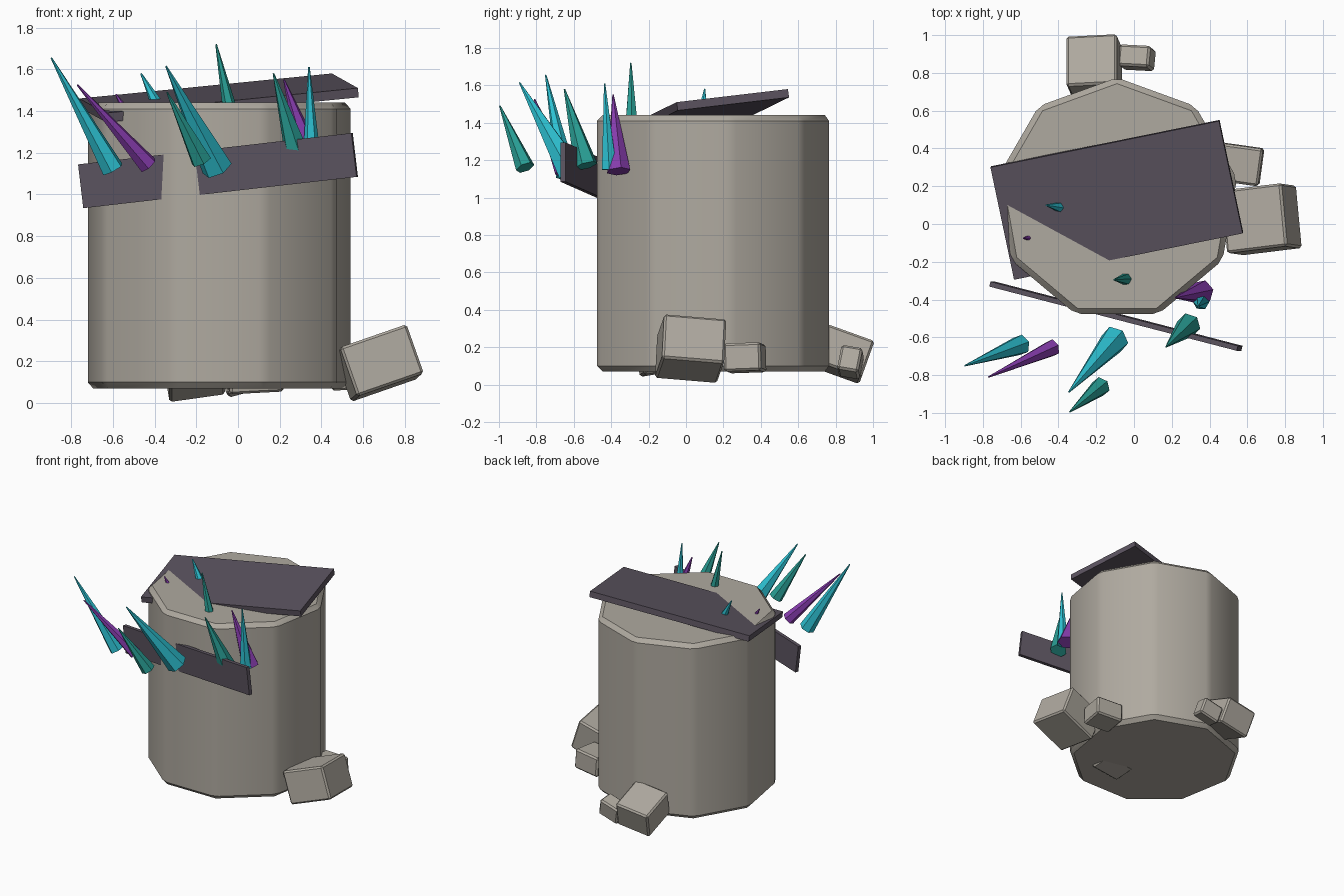
import bpy, bmesh, math
from mathutils import Vector, Matrix, Euler

if "Cube" in bpy.data.objects:
    bpy.data.objects.remove(bpy.data.objects["Cube"])


def material(name, rgb):
    m = bpy.data.materials.new(name)
    m.diffuse_color = (*rgb, 1)
    m.use_nodes = True
    m.node_tree.nodes["Principled BSDF"].inputs["Base Color"].default_value = m.diffuse_color
    return m


STONE = material("warm_grey_stone", (0.43, 0.40, 0.35))
SLATE = material("dark_slate", (0.105, 0.087, 0.115))
CYAN = material("cyan_crystal", (0.026, 0.53, 0.64))
TEAL = material("teal_crystal", (0.022, 0.345, 0.30))
PURPLE = material("purple_crystal", (0.24, 0.045, 0.42))


def finish(bm, name, mat):
    bmesh.ops.recalc_face_normals(bm, faces=bm.faces)
    me = bpy.data.meshes.new(name)
    bm.to_mesh(me)
    bm.free()
    me.materials.append(mat)
    ob = bpy.data.objects.new(name, me)
    bpy.context.collection.objects.link(ob)
    return ob


def bevel(ob, width):
    mod = ob.modifiers.new("bevel", 'BEVEL')
    mod.width = width
    mod.segments = 1
    mod.limit_method = 'ANGLE'
    mod.angle_limit = math.radians(25)


def rock(name, center, size, rot):
    """Chamfered block, rotation in degrees."""
    bm = bmesh.new()
    turn = Euler([math.radians(a) for a in rot]).to_matrix().to_4x4()
    bmesh.ops.create_cube(bm, size=1, matrix=Matrix.Translation(center) @ turn @ Matrix.Diagonal((*size, 1)))
    bevel(finish(bm, name, STONE), 0.012)


def plate(name, a, b, d, thickness):
    """Slab with corner a, edges a-b and a-d, extruded along the face normal."""
    a, b, d = Vector(a), Vector(b), Vector(d)
    n = (b - a).cross(d - a).normalized() * thickness
    bm = bmesh.new()
    face = bm.faces.new([bm.verts.new(p) for p in (a, b, b + d - a, d)])
    ext = bmesh.ops.extrude_face_region(bm, geom=[face], use_keep_orig=True)
    bmesh.ops.translate(bm, vec=n, verts=[v for v in ext["geom"] if isinstance(v, bmesh.types.BMVert)])
    finish(bm, name, SLATE)


def spike(name, base, tip, radius, mat):
    """Six-sided crystal from base centre to tip."""
    base, tip = Vector(base), Vector(tip)
    axis = tip - base
    bm = bmesh.new()
    m = Matrix.Translation((base + tip) / 2) @ axis.to_track_quat('Z', 'Y').to_matrix().to_4x4()
    bmesh.ops.create_cone(bm, cap_ends=True, segments=6, radius1=radius, radius2=0.004,
                          depth=axis.length, matrix=m)
    finish(bm, name, mat)


# nine-sided stone drum with chamfered edges
bm = bmesh.new()
ring = [bm.verts.new((-0.09 + 0.645 * math.sin(i * math.tau / 9),
                      0.13 + 0.645 * math.cos(i * math.tau / 9), 0.07)) for i in range(9)]
base = bm.faces.new(ring)
ext = bmesh.ops.extrude_face_region(bm, geom=[base], use_keep_orig=True)
bmesh.ops.translate(bm, vec=(0, 0, 1.37), verts=[v for v in ext["geom"] if isinstance(v, bmesh.types.BMVert)])
drum = finish(bm, "stone_drum", STONE)
bevel(drum, 0.03)
bpy.context.view_layer.objects.active = drum
drum.select_set(True)
bpy.ops.object.modifier_apply(modifier="bevel")
bpy.ops.object.shade_smooth_by_angle(angle=math.radians(30))

# tilted lid slab and front plate
plate("lid_slab", (-0.76, 0.30, 1.46), (-0.635, -0.295, 1.39), (0.45, 0.545, 1.58), -0.045)
plate("front_plate", (-0.76, -0.305, 1.145), (0.55, -0.645, 1.295), (-0.735, -0.305, 0.935), -0.027)

# fallen rocks around the foot
rock("large_rock", (0.675, 0.025, 0.192), (0.34, 0.335, 0.25), (-5, -19, 7))
rock("side_rock", (0.565, 0.315, 0.143), (0.22, 0.20, 0.15), (2, -3, -8))
rock("back_rock", (-0.21, 0.835, 0.165), (0.27, 0.28, 0.21), (-20, -8, 3))
rock("small_back_rock", (0.015, 0.88, 0.12), (0.17, 0.115, 0.135), (-10, -15, -3))
rock("buried_rock", (0.08, -0.16, 0.14), (0.26, 0.18, 0.16), (9, -3, 5))

# crystal spikes: base, tip, radius, colour
spikes = [
    ((-0.60, -0.64, 1.12), (-0.895, -0.75, 1.655), 0.056, CYAN),
    ((-0.43, -0.655, 1.14), (-0.77, -0.81, 1.525), 0.047, PURPLE),
    ((-0.175, -0.86, 1.16), (-0.34, -0.995, 1.49), 0.052, TEAL),
    ((-0.10, -0.61, 1.125), (-0.345, -0.89, 1.615), 0.076, CYAN),
    ((-0.005, -0.29, 1.25), (-0.105, -0.295, 1.72), 0.05, TEAL),
    ((-0.34, 0.08, 1.34), (-0.465, 0.10, 1.58), 0.046, CYAN),
    ((-0.45, -0.07, 1.25), (-0.585, -0.075, 1.48), 0.05, PURPLE),
    ((0.29, -0.535, 1.17), (0.17, -0.65, 1.58), 0.065, TEAL),
    ((0.355, -0.41, 1.15), (0.34, -0.435, 1.61), 0.045, CYAN),
    ((0.36, -0.36, 1.14), (0.22, -0.39, 1.55), 0.065, PURPLE),
]
for i, (b, t, r, m) in enumerate(spikes):
    spike(f"crystal_spike_{i + 1}", b, t, r, m)
